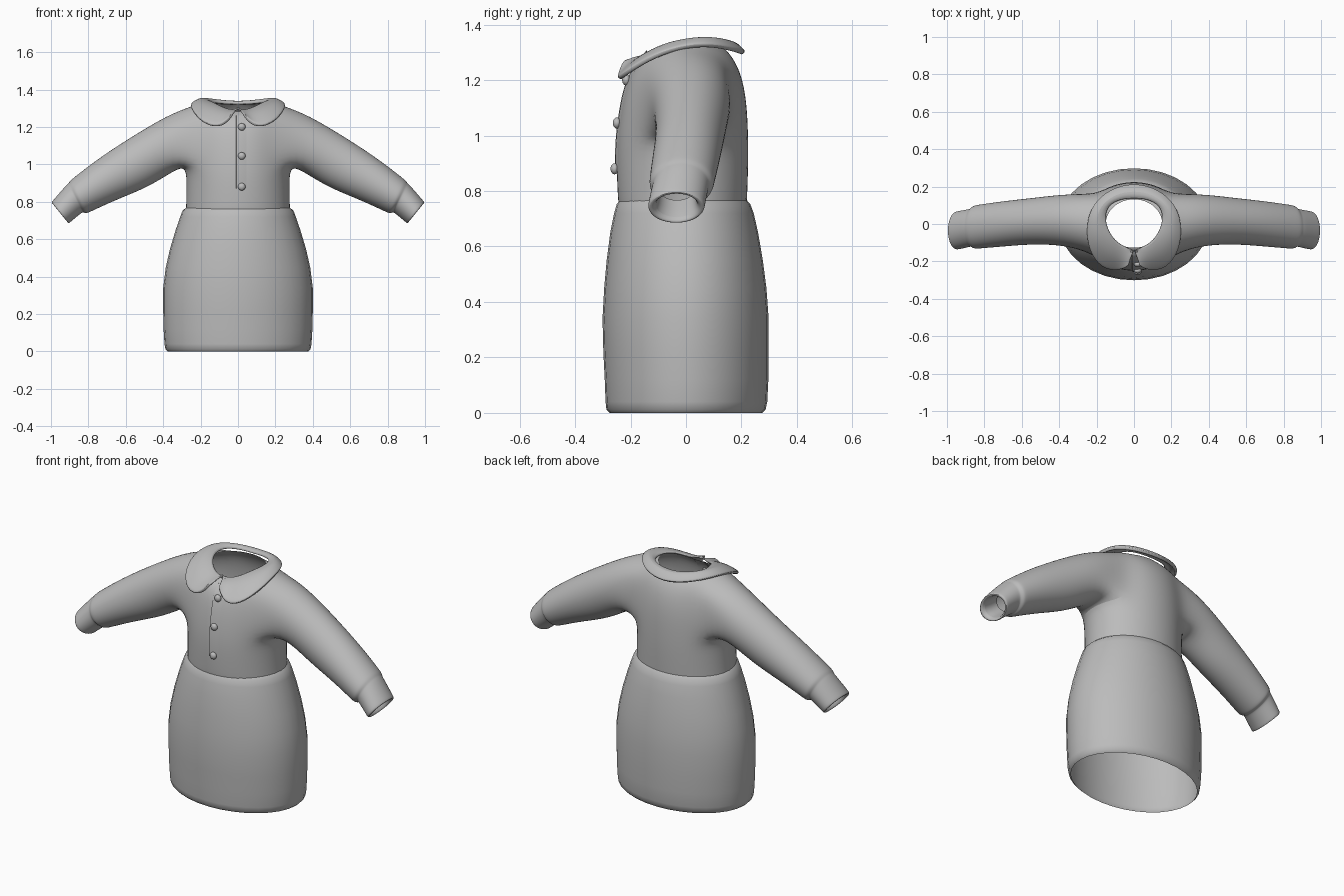
import bpy, bmesh, math
from mathutils import Vector

if "Cube" in bpy.data.objects:
    bpy.data.objects.remove(bpy.data.objects["Cube"])

cloth = bpy.data.materials.new("grey_cloth")
cloth.diffuse_color = (0.5, 0.5, 0.5, 1)
cloth.use_nodes = True
cloth.node_tree.nodes["Principled BSDF"].inputs["Base Color"].default_value = cloth.diffuse_color


def finish(name, bm, subdiv=0, angle=60):
    """Turn a bmesh into a smooth shaded, optionally subdivided object."""
    bmesh.ops.recalc_face_normals(bm, faces=bm.faces)
    me = bpy.data.meshes.new(name)
    bm.to_mesh(me)
    bm.free()
    ob = bpy.data.objects.new(name, me)
    bpy.context.collection.objects.link(ob)
    me.materials.append(cloth)
    if subdiv:
        ob.modifiers.new("subdivide", 'SUBSURF').levels = subdiv
        ob.modifiers["subdivide"].render_levels = subdiv
    bpy.ops.object.select_all(action='DESELECT')
    ob.select_set(True)
    bpy.context.view_layer.objects.active = ob
    bpy.ops.object.shade_smooth_by_angle(angle=math.radians(angle))
    return ob


def oval(bm, n, hx, yf, yb, zf, zs, zb):
    """Oval ring with separate front, side and back heights."""
    ring = []
    for k in range(n):
        a = 2 * math.pi * k / n
        c, s = math.cos(a), math.sin(a)
        end_y, end_z = (yb, zb) if s > 0 else (yf, zf)
        ring.append(bm.verts.new((hx * c, abs(s) * end_y, zs + (end_z - zs) * s * s)))
    return ring


def bridge(bm, a, b, skip=()):
    n = len(a)
    for k in range(n):
        if k not in skip:
            bm.faces.new((a[k], a[(k + 1) % n], b[(k + 1) % n], b[k]))


# Skirt: open barrel with a turned hem (z, half width, front y, back y)
bm = bmesh.new()
rows = [(0.0, .375, -.275, .275), (.012, .388, -.287, .287), (.04, .393, -.29, .293),
        (.12, .398, -.293, .297), (.22, .40, -.298, .298), (.34, .40, -.301, .298),
        (.45, .386, -.295, .29), (.55, .363, -.286, .277), (.65, .333, -.273, .26),
        (.72, .309, -.259, .244), (.752, .297, -.25, .232), (.766, .28, -.24, .22)]
rings = [oval(bm, 32, hx, f, b, z, z, z) for z, hx, f, b in rows]
for a, b in zip(rings, rings[1:]):
    bridge(bm, a, b)
finish("skirt", bm)

# Bodice: torso rings with armholes left open for the sleeves
bm = bmesh.new()
rows = [(.285, -.25, .225, .762, .762, .762), (.284, -.252, .226, .78, .78, .78),
        (.281, -.257, .23, .89, .89, .89), (.285, -.255, .23, .99, .99, .99),
        (.285, -.24, .225, 1.1, 1.15, 1.12), (.25, -.218, .203, 1.19, 1.315, 1.225),
        (.205, -.185, .165, 1.25, 1.335, 1.29), (.155, -.13, .135, 1.28, 1.33, 1.32)]
rings = [oval(bm, 16, *r) for r in rows]
LOW, MID, TOP = 3, 4, 5
for i in range(len(rings) - 1):
    armhole = (14, 15, 0, 1, 6, 7, 8, 9) if i in (LOW, MID) else ()
    bridge(bm, rings[i], rings[i + 1], armhole)

# Sleeves: upper x, z, lower x, z, front y, back y; the last rings turn into the cuff
sleeve = [(.37, 1.275, .335, .965, -.12, .168), (.60, 1.135, .47, .875, -.112, .145),
          (.75, 1.035, .64, .81, -.125, .128), (.88, .933, .785, .744, -.137, .108),
          (.898, .917, .81, .732, -.137, .104), (.908, .902, .826, .742, -.125, .088),
          (.918, .895, .834, .738, -.125, .085), (.992, .808, .898, .686, -.142, .072),
          (1.0, .798, .904, .68, -.14, .07), (.988, .784, .916, .695, -.108, .04),
          (.90, .852, .83, .765, -.10, .035)]
for side in (1, -1):
    cols = [14, 15, 0, 1, 2] if side == 1 else [10, 9, 8, 7, 6]
    prev = [rings[LOW][c] for c in cols] + [rings[MID][cols[-1]]]
    prev += [rings[TOP][c] for c in reversed(cols)] + [rings[MID][cols[0]]]
    for ux, uz, lx, lz, yf, yb in sleeve:
        ring = []
        for i in range(12):
            a = math.radians(-90 + (i - 2) * 30)
            t = (1 + math.sin(a)) / 2
            ring.append(bm.verts.new((side * (lx + (ux - lx) * t),
                                      (yf + yb) / 2 + math.cos(a) * (yb - yf) / 2,
                                      lz + (uz - lz) * t)))
        bridge(bm, prev, ring)
        prev = ring
bodice = finish("bodice", bm, 2)

# Collar: half outline as inner and outer edge points, arched between them
inner = [(0, -.14, 1.288), (.05, -.12, 1.30), (.1, -.09, 1.325), (.142, -.02, 1.345),
         (.15, .05, 1.345), (.13, .1, 1.342), (.07, .13, 1.338), (0, .135, 1.335)]
outer = [(.035, -.228, 1.278), (.085, -.255, 1.205), (.175, -.245, 1.215), (.245, -.15, 1.28),
         (.26, -.03, 1.325), (.24, .09, 1.335), (.14, .19, 1.312), (0, .228, 1.296)]
bm = bmesh.new()
for side in (1, -1):
    prev = None
    for k, (p, q) in enumerate(zip(inner, outer)):
        p, q = Vector(p), Vector(q)
        lift = .008 if k == 0 else .026
        pts = [p, p.lerp(q, .5) + Vector((0, 0, lift)), p.lerp(q, .9) + Vector((0, 0, lift * .3)), q]
        row = [bm.verts.new((v.x * side, v.y, v.z)) for v in pts]
        if prev:
            for j in range(3):
                bm.faces.new((prev[j], row[j], row[j + 1], prev[j + 1]))
        prev = row
bmesh.ops.remove_doubles(bm, verts=bm.verts, dist=.0005)
bmesh.ops.recalc_face_normals(bm, faces=bm.faces)
if sum(f.normal.z for f in bm.faces) < 0:
    bmesh.ops.reverse_faces(bm, faces=bm.faces)
shell = bmesh.ops.solidify(bm, geom=bm.faces[:], thickness=.02)
finish("collar", bm, 2, 50)

# Surface lookup on the bodice front
graph = bpy.context.evaluated_depsgraph_get()
body = bodice.evaluated_get(graph)


def front_y(x, z):
    hit, loc, _, _ = body.ray_cast(Vector((x, -1, z)), Vector((0, 1, 0)))
    return loc.y if hit else -.25


# Placket: overlapping front edge, raised on one side and flush on the other
bm = bmesh.new()
prev = None
for i in range(15):
    z = .87 + i * .028
    row = [bm.verts.new((x, front_y(x, z) - d, z))
           for x, d in ((-.01, -.003), (-.009, .007), (.02, .005), (.06, -.002))]
    if prev:
        for j in range(3):
            bm.faces.new((prev[j], prev[j + 1], row[j + 1], row[j]))
    prev = row
finish("placket", bm, 0, 40)

# Buttons
for z in (.88, 1.045, 1.20):
    bm = bmesh.new()
    bmesh.ops.create_uvsphere(bm, u_segments=16, v_segments=10, radius=.02)
    for v in bm.verts:
        v.co = Vector((v.co.x + .02, v.co.y * .75 + front_y(.02, z) - .009, v.co.z + z))
    finish("button", bm)
